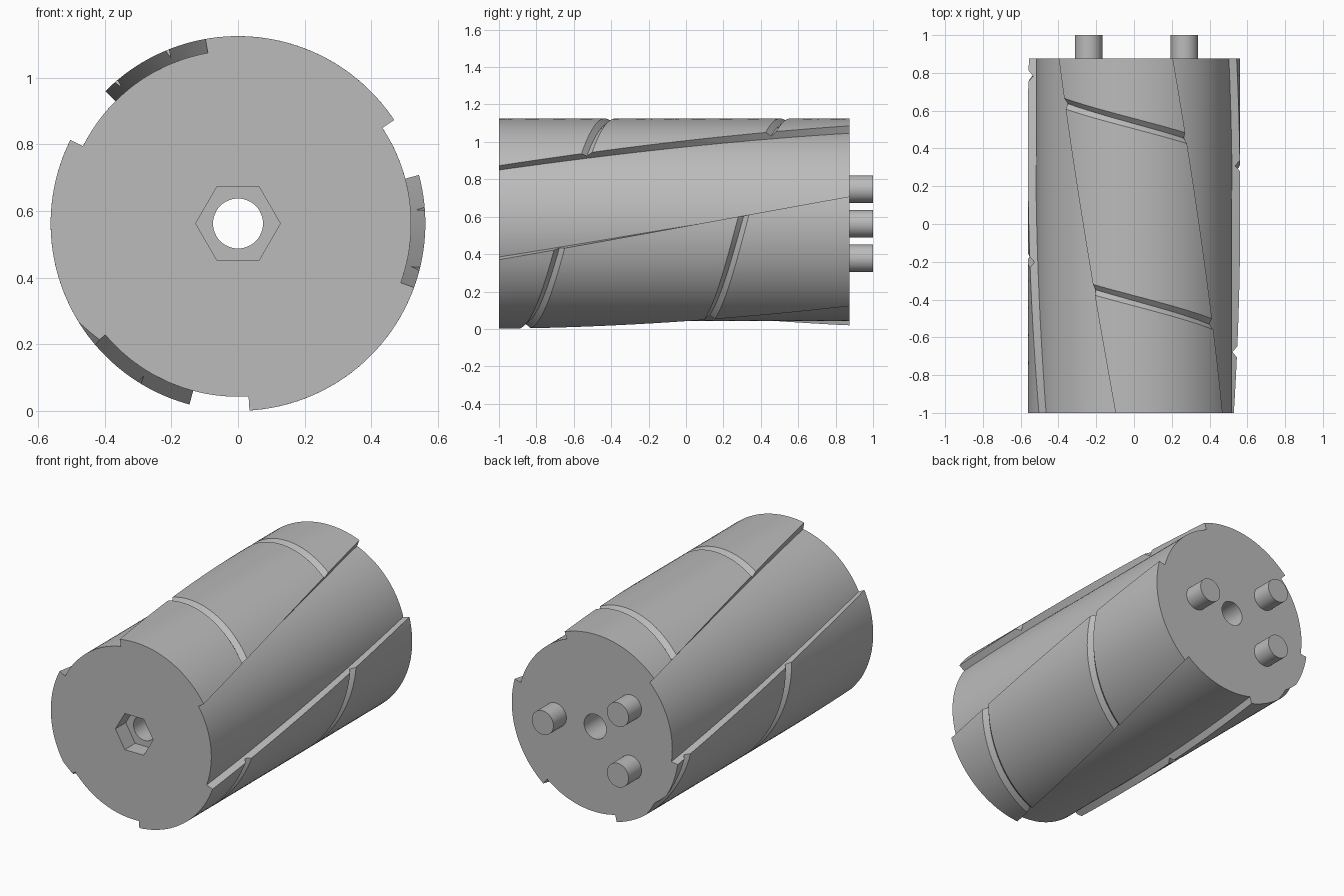
import bpy, bmesh
from math import radians, cos, sin, pi

cube = bpy.data.objects.get("Cube")
if cube:
    bpy.data.objects.remove(cube, do_unlink=True)

R_OUT, R_CORE = 0.5625, 0.52       # lobe and core radii
FRONT, BACK = -1.0, 0.875
AXIS_Z = R_OUT
TWIST = radians(35)
LOBE_START, LOBE_END = radians(33.5), radians(100)
PITCH = (BACK - FRONT) / 2         # two groove turns over the length

grey = bpy.data.materials.new("plain grey")
grey.use_nodes = True
COLOUR = (0.5, 0.5, 0.5, 1)
grey.diffuse_color = COLOUR
grey.node_tree.nodes["Principled BSDF"].inputs["Base Color"].default_value = COLOUR


def polar(r, a, y):
    return (r * cos(a), y, r * sin(a) + AXIS_Z)


def loft(name, rings):
    """Skin a list of closed rings and cap both ends."""
    bm = bmesh.new()
    loops = [[bm.verts.new(p) for p in ring] for ring in rings]
    n = len(loops[0])
    for a, b in zip(loops, loops[1:]):
        for i in range(n):
            j = (i + 1) % n
            bm.faces.new((a[i], a[j], b[j], b[i]))
    bm.faces.new(loops[0])
    bm.faces.new(loops[-1])
    bmesh.ops.recalc_face_normals(bm, faces=bm.faces)
    mesh = bpy.data.meshes.new(name)
    bm.to_mesh(mesh)
    bm.free()
    mesh.materials.append(grey)
    obj = bpy.data.objects.new(name, mesh)
    bpy.context.collection.objects.link(obj)
    return obj


def rod(name, r, sides, y0, y1, x=0, dz=0):
    """Straight prism along y."""
    def ring(y):
        pts = [polar(r, 2 * pi * i / sides, y) for i in range(sides)]
        return [(px + x, py, pz + dz) for px, py, pz in pts]
    return loft(name, [ring(y0), ring(y1)])


def activate(obj):
    bpy.ops.object.select_all(action='DESELECT')
    obj.select_set(True)
    bpy.context.view_layer.objects.active = obj


def cut(target, cutter):
    mod = target.modifiers.new("cut", 'BOOLEAN')
    mod.operation, mod.solver, mod.object = 'DIFFERENCE', 'EXACT', cutter
    activate(target)
    bpy.ops.object.modifier_apply(modifier=mod.name)
    bpy.data.objects.remove(cutter, do_unlink=True)


def smooth(obj):
    activate(obj)
    bpy.ops.object.shade_smooth_by_angle(angle=radians(25))


# Three-lobed cross-section: raised arc, then core arc, per third
profile = []
STEPS = 24
for k in range(3):
    turn = 2 * pi * k / 3
    lobe = LOBE_END - LOBE_START
    gap = 2 * pi / 3 - lobe
    for i in range(STEPS + 1):
        profile.append((R_OUT, turn + LOBE_START + lobe * i / STEPS))
    for i in range(STEPS + 1):
        profile.append((R_CORE, turn + LOBE_END + gap * i / STEPS))

# Twisted roller body
RINGS = 40
body = loft("roller_body", [
    [polar(r, a + TWIST * t / RINGS, FRONT + (BACK - FRONT) * t / RINGS)
     for r, a in profile] for t in range(RINGS + 1)])

# Helical V groove across the lobes
helix = []
tip, rim, half = R_OUT - 0.025, R_OUT + 0.03, 0.06
for i in range(-12, 253):
    a = radians(222) + 4 * pi * i / 240
    y = FRONT + PITCH * 2 * i / 240
    helix.append([polar(tip, a, y), polar(rim, a, y - half), polar(rim, a, y + half)])
cut(body, loft("groove_cutter", helix))

# Axle bore and hexagonal socket
cut(body, rod("bore_cutter", 0.075, 48, FRONT - 0.1, BACK + 0.1))
cut(body, rod("socket_cutter", 0.127, 6, FRONT - 0.1, FRONT + 0.1))
smooth(body)

# Drive pins on the back face
for name, x, dz in (("left_pin", 0.267, 0), ("upper_right_pin", -0.24, 0.185),
                    ("lower_right_pin", -0.24, -0.185)):
    smooth(rod(name, 0.073, 40, BACK - 0.01, 1.0, x, dz))
